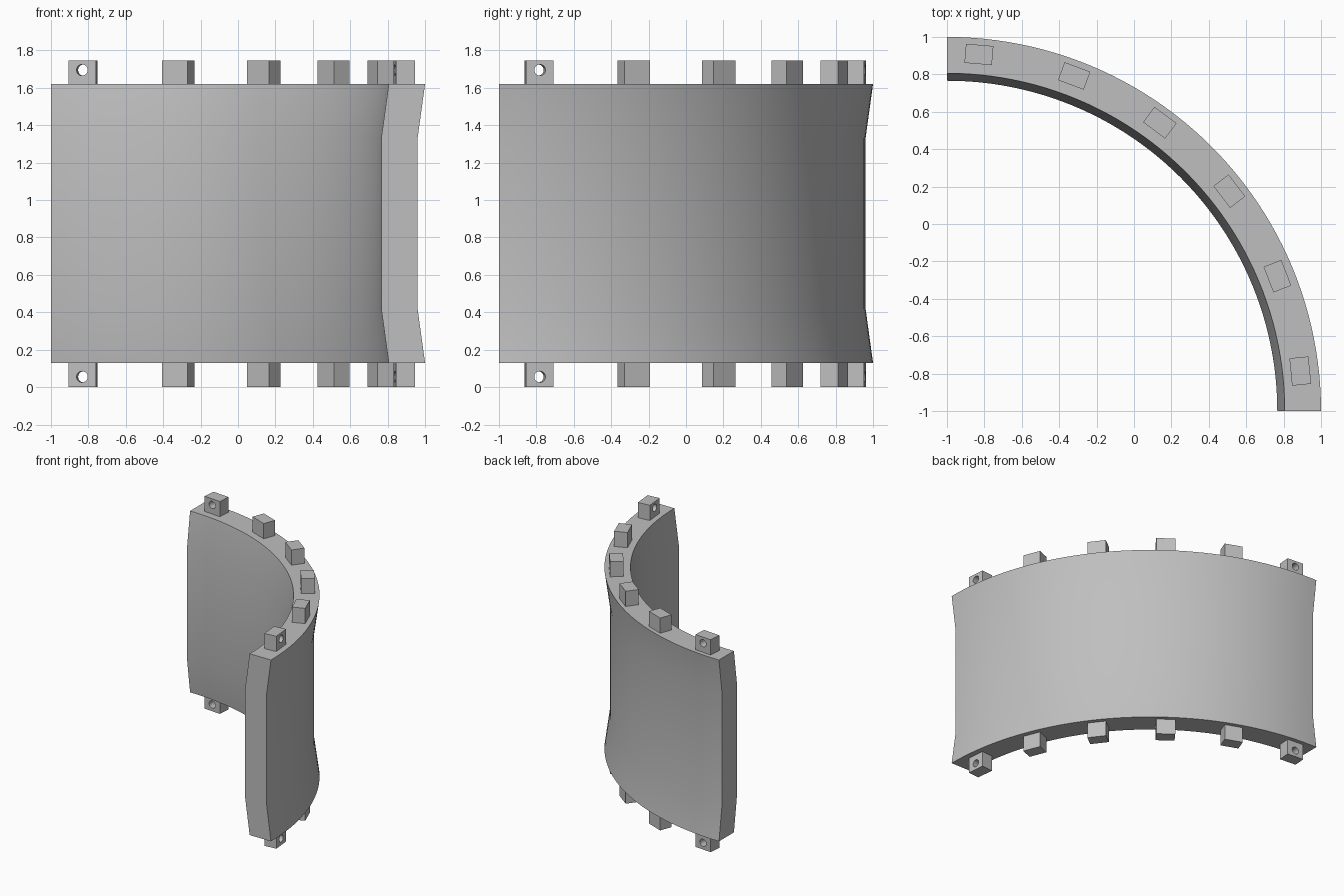
import bpy, bmesh
from math import radians, cos, sin, pi
from mathutils import Matrix, Vector

default = bpy.data.objects.get("Cube")
if default:
    bpy.data.objects.remove(default)

grey = bpy.data.materials.new("plain grey")
grey.use_nodes = True
colour = (0.52, 0.52, 0.52, 1)
grey.diffuse_color = colour
grey.node_tree.nodes["Principled BSDF"].inputs["Base Color"].default_value = colour

BOTTOM, TOP = 0.13, 1.62


def make_object(name, bm):
    bmesh.ops.recalc_face_normals(bm, faces=bm.faces[:])
    mesh = bpy.data.meshes.new(name)
    bm.to_mesh(mesh)
    bm.free()
    mesh.materials.append(grey)
    obj = bpy.data.objects.new(name, mesh)
    bpy.context.collection.objects.link(obj)
    return obj


def smooth(obj):
    bpy.ops.object.select_all(action='DESELECT')
    obj.select_set(True)
    bpy.context.view_layer.objects.active = obj
    bpy.ops.object.shade_smooth_by_angle(angle=radians(30))


# Curved wall: flared cross-section swept through a quarter turn
outer = [(2.0, BOTTOM), (1.96, 0.42), (1.96, 1.33), (2.0, TOP)]
inner = [(r - 0.194, z) for r, z in reversed(outer)]
bm = bmesh.new()
corner = Vector((-1, -1, 0))
ring = [bm.verts.new(corner + Vector((r, 0, z))) for r, z in outer + inner]
edges = [bm.edges.new((ring[i - 1], ring[i])) for i in range(len(ring))]
bmesh.ops.spin(bm, geom=ring + edges, cent=corner, axis=(0, 0, 1),
               angle=pi / 2, steps=48)
bmesh.ops.holes_fill(bm, edges=[e for e in bm.edges if e.is_boundary], sides=0)
smooth(make_object("curved_wall", bm))

# Connector blocks along the top and bottom rims; the end ones have a pin hole
HEIGHT, SINK = 0.125, 0.01
for level, z, hole_z in (("top", TOP + (HEIGHT - SINK) / 2, 1.695),
                         ("bottom", BOTTOM - (HEIGHT + 0.005 - SINK) / 2, 0.055)):
    for i in range(6):
        angle = radians(5.6 + 15.93 * i)
        x, y = -0.985 + 1.883 * cos(angle), -0.97 + 1.883 * sin(angle)
        turn = Matrix.Rotation(angle, 4, 'Z')
        height = HEIGHT + SINK + (0.005 if level == "bottom" else 0)
        sign = 1 if level == "top" else -1
        base = TOP if level == "top" else BOTTOM
        middle = base + sign * (height / 2 - SINK)
        bm = bmesh.new()
        bmesh.ops.create_cube(bm, size=1, matrix=Matrix.Translation((x, y, middle))
                              @ turn @ Matrix.Diagonal((0.102, 0.147, height, 1)))
        block = make_object(f"{level}_block_{i + 1}", bm)
        if i in (0, 5):
            bm = bmesh.new()
            bmesh.ops.create_cone(bm, cap_ends=True, segments=24, radius1=0.03,
                                  radius2=0.03, depth=0.3,
                                  matrix=Matrix.Translation((x, y, hole_z)) @ turn
                                  @ Matrix.Rotation(pi / 2, 4, 'Y'))
            cutter = make_object("hole_cutter", bm)
            cutter.hide_render = True
            cut = block.modifiers.new("pin_hole", 'BOOLEAN')
            cut.operation, cut.object, cut.solver = 'DIFFERENCE', cutter, 'EXACT'
            bpy.context.view_layer.objects.active = block
            bpy.ops.object.modifier_apply(modifier=cut.name)
            bpy.data.objects.remove(cutter)
            smooth(block)
